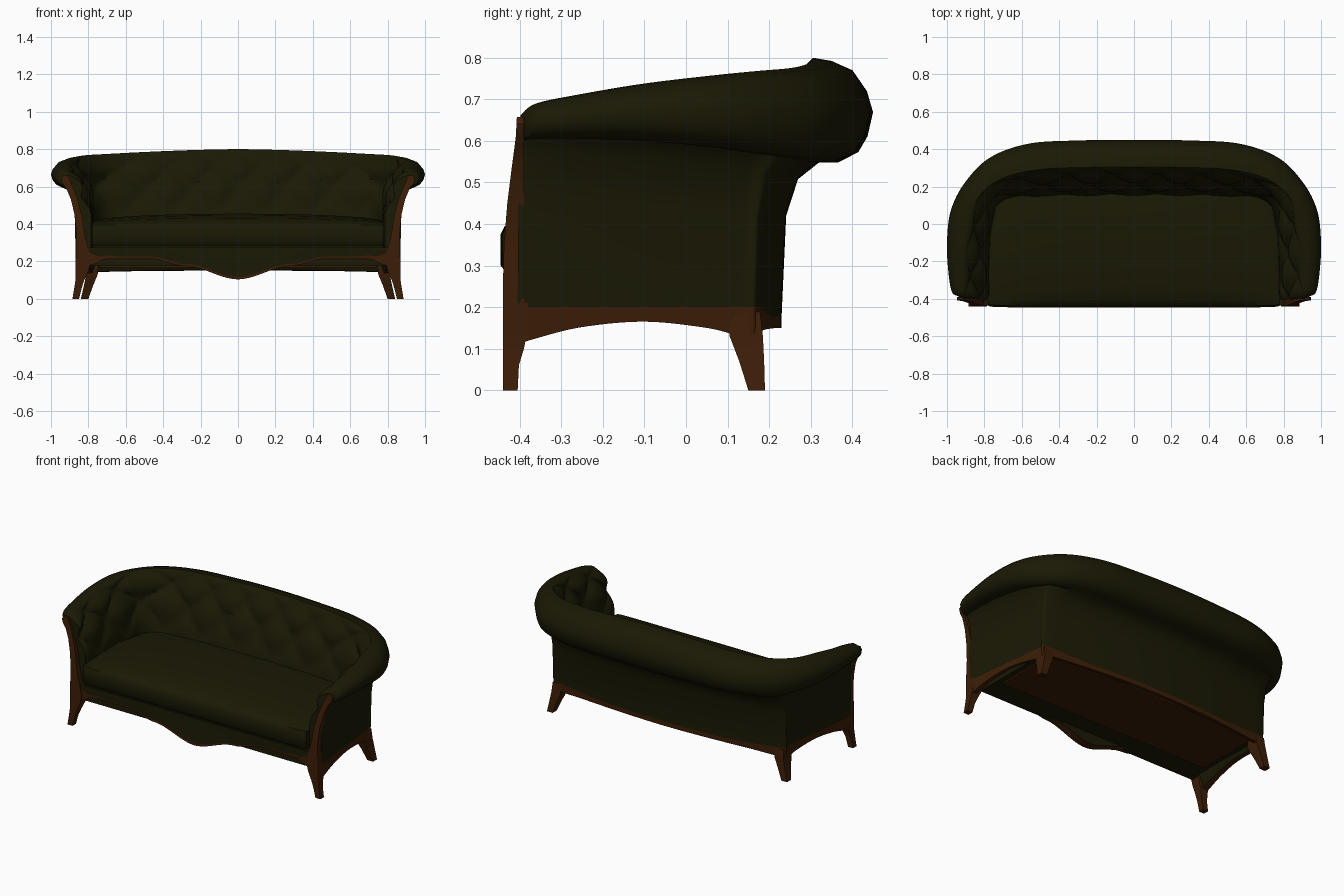
import bpy, bmesh, math
from mathutils import Vector

if "Cube" in bpy.data.objects:
    bpy.data.objects.remove(bpy.data.objects["Cube"], do_unlink=True)


def make_material(name, colour):
    mat = bpy.data.materials.new(name)
    mat.use_nodes = True
    mat.diffuse_color = (*colour, 1)
    bsdf = mat.node_tree.nodes["Principled BSDF"]
    bsdf.inputs["Base Color"].default_value = (*colour, 1)
    return mat


FABRIC = make_material("dark_olive_fabric", (0.0105, 0.0098, 0.0015))
WOOD = make_material("dark_brown_wood", (0.045, 0.0125, 0.002))


def finish(name, bm, materials, mirror=True, angle=40):
    """Turn a bmesh into a smooth shaded object, optionally mirrored across x."""
    bmesh.ops.recalc_face_normals(bm, faces=bm.faces[:])
    mesh = bpy.data.meshes.new(name)
    bm.to_mesh(mesh)
    bm.free()
    obj = bpy.data.objects.new(name, mesh)
    bpy.context.collection.objects.link(obj)
    for mat in materials:
        mesh.materials.append(mat)
    if mirror:
        mod = obj.modifiers.new("mirror", 'MIRROR')
        mod.use_clip = True
    bpy.ops.object.select_all(action='DESELECT')
    obj.select_set(True)
    bpy.context.view_layer.objects.active = obj
    bpy.ops.object.shade_smooth_by_angle(angle=math.radians(angle))
    return obj


def loft(bm, rings, cap_start=True, cap_end=True, rule=None):
    """Skin closed rings of points; rule(j) gives the material of each face strip."""
    loops = [[bm.verts.new(p) for p in ring] for ring in rings]
    for a, b in zip(loops, loops[1:]):
        for j in range(len(a)):
            k = (j + 1) % len(a)
            face = bm.faces.new((a[j], a[k], b[k], b[j]))
            if rule:
                face.material_index = rule(j)
    if cap_start:
        bm.faces.new(loops[0])
    if cap_end:
        bm.faces.new(loops[-1])


def catmull(points, steps):
    """Smooth interpolation through all but the first and last points."""
    out = []
    for n in range(1, len(points) - 2):
        p, q, r, s = points[n - 1:n + 3]
        for m in range(steps):
            t = m / steps
            out.append([0.5 * (2 * b + (c - a) * t + (2 * a - 5 * b + 4 * c - d) * t * t
                               + (3 * b - a - 3 * c + d) * t ** 3)
                        for a, b, c, d in zip(p, q, r, s)])
    return out + [list(points[-2])]


def clamp(v):
    return min(1, max(0, v))


def interpolate(table, x):
    for (a, va), (b, vb) in zip(table, table[1:]):
        if x <= b:
            t = clamp((x - a) / (b - a))
            return va + (vb - va) * t * t * (3 - 2 * t)
    return table[-1][1]


# Upholstered shell: arms and back as one sweep from the arm front to the back centre
# Columns: wall xy, roll outer xy, crest xyz, seat edge xy, roll underside z, wall bottom z
stations = [
    (.868, -.405, .945, -.385, .91, -.398, .662, .785, -.405, .6, .11),
    (.864, -.36, .975, -.36, .915, -.36, .69, .775, -.36, .605, .125),
    (.853, -.25, .993, -.25, .913, -.25, .713, .775, -.25, .605, .152),
    (.836, -.1, 1, -.1, .9, -.1, .738, .77, -.1, .6, .165),
    (.817, .05, .98, .07, .87, .06, .757, .755, .03, .585, .15),
    (.806, .135, .905, .22, .81, .17, .768, .735, .095, .57, .13),
    (.797, .172, .77, .355, .69, .25, .775, .67, .135, .56, .14),
    (.59, .195, .56, .43, .5, .292, .785, .52, .145, .55, .147),
    (.3, .22, .28, .447, .25, .303, .795, .27, .147, .548, .15),
    (0, .23, 0, .45, 0, .305, .8, 0, .148, .548, .15),
]
phantom = [-v if i in (0, 2, 4, 7) else v for i, v in enumerate(stations[-2])]
path = catmull([stations[0]] + stations + [phantom], 10)

ROLL = [(.41, 0), (.62, 0), (.84, .1), (.94, .25), (1, .48)]
CROWN = [(.1, .68), (.34, .88), (.69, .97)]
TUFT_ROWS = 24

distance = [0] * len(path)
for i in range(len(path) - 2, -1, -1):
    step = Vector(path[i][7:9]) - Vector(path[i + 1][7:9])
    distance[i] = distance[i + 1] + step.length


def shell_ring(s, along):
    wall, outer = Vector(s[0:2]), Vector(s[2:4])
    crest, seat = Vector(s[4:6]), Vector(s[7:9])
    top, under, base = s[6], s[9], s[10]
    band = .178 + .022 * clamp((s[0] - .5) / .3)
    ring = [(*wall, base), (*wall, band), (*wall.lerp(outer, .05), .42),
            (*wall.lerp(outer, .18), under - .04)]
    ring += [(*wall.lerp(outer, f), under + (top - under) * t) for f, t in ROLL]
    ring += [(*outer.lerp(crest, f), under + (top - under) * t) for f, t in CROWN]
    # Deep diamond tufting pressed into the inner face, which bulges more on the arms
    inward = (seat - crest).normalized()
    bulge = .5 + .35 * clamp((s[4] - .6) / .25)
    for r in range(TUFT_ROWS + 1):
        k = r / TUFT_ROWS
        f = k + bulge * (math.sin(k * math.pi / 2) - k)
        drop = k + bulge * (1 - math.cos(k * math.pi / 2) - k)
        u, v = along / .25, k * 1.6
        pillow = abs(math.sin(math.pi * (u + v)) * math.sin(math.pi * (u - v))) ** .5
        dent = .045 * (.75 - pillow) * math.sin(math.pi * k)
        ring.append((*(crest.lerp(seat, f) - inward * dent), top - (top - .4) * drop))
    ring.append((*seat, .25))
    ring.append((*wall.lerp(seat, .4), base + .005))
    return ring


rings = [shell_ring(s, d) for s, d in zip(path, distance)]
last = len(rings[0]) - 1
bm = bmesh.new()
loft(bm, rings, cap_end=False, rule=lambda j: 1 if j in (0, last) else 0)
finish("upholstered_shell", bm, [FABRIC, WOOD])

# Slim wooden facings on the arm fronts: height, inner x, outer x, front y
facing = [(.2, .785, .868, -.44), (.27, .8, .866, -.44), (.35, .82, .864, -.438),
          (.45, .836, .874, -.43), (.53, .857, .893, -.42), (.59, .88, .918, -.412),
          (.615, .892, .938, -.409), (.64, .9, .946, -.408), (.658, .912, .936, -.407)]
bm = bmesh.new()
loft(bm, [[(a, y, z), (b, y, z), (b, -.39, z), (a, -.39, z)] for z, a, b, y in facing])
finish("arm_facing", bm, [WOOD])

# Legs lofted from rectangles: height, x range, y range
legs = {
    "front_leg": [(0, .85, .885, -.44, -.405), (.06, .835, .875, -.44, -.402),
                  (.1, .822, .869, -.44, -.39), (.15, .8, .868, -.44, -.38),
                  (.21, .785, .868, -.44, -.38)],
    "rear_leg": [(0, .8, .84, .15, .19), (.07, .775, .824, .128, .188),
                 (.13, .75, .812, .105, .185), (.19, .745, .808, .105, .178)],
}
for name, sections in legs.items():
    bm = bmesh.new()
    loft(bm, [[(a, c, z), (b, c, z), (b, d, z), (a, d, z)] for z, a, b, c, d in sections])
    finish(name, bm, [WOOD])

# Serpentine front apron with a wooden lower edge
LOWER = [(0, .104), (.28, .175), (.47, .214), (.7, .213), (.79, .18), (.85, .12)]
TRIM = [(0, .011), (.6, .012), (.72, .02), (.79, .06), (.82, .13), (.85, .15)]
bm = bmesh.new()
columns = []
for i in range(41):
    x = .84 * i / 40
    low = interpolate(LOWER, x)
    mid = min(.27, low + interpolate(TRIM, x))
    bow = .004 * math.cos(clamp(x / .4) * math.pi / 2)
    columns.append([(x, -.434 - bow, low), (x, -.436, mid), (x, -.436, .275),
                    (x, -.39, .275), (x, -.39, low + .004)])
loft(bm, columns, cap_start=False, rule=lambda j: 1 if j in (0, 4) else 0)
finish("front_apron", bm, [FABRIC, WOOD], angle=30)

# Seat cushion with a crowned top, swept from the centre to the side
bm = bmesh.new()
slices = []
for i in range(21):
    t = i / 20
    x = .78 * math.sin(t * math.pi / 2)
    crown = .405 + .05 * math.cos(t * math.pi / 2) ** .8
    front = -.446 + .01 * t ** 6
    profile = [(front + .012, .285), (front, .3), (front, .375), (front + .01, .395),
               (front + .04, .395 + (crown - .395) * .3)]
    profile += [(-.36 + .13 * n, .395 + (crown - .395) * h)
                for n, h in enumerate((.6, .85, 1, .95, .7))]
    profile.append((.16, .285))
    # The rear corners tuck in where the arms curve into the back
    slices.append([(x * (1 - .07 * clamp((y + .1) / .26)), y, z) for y, z in profile])
loft(bm, slices, cap_start=False)
finish("seat_cushion", bm, [FABRIC])

# Fabric deck below the cushion and the thin wooden base panel under it
for name, mat, half, depth, height in (
        ("seat_deck", FABRIC, .775, (-.425, .15), (.176, .3)),
        ("base_panel", WOOD, .74, (-.27, .17), (.168, .177))):
    bm = bmesh.new()
    loft(bm, [[(x, depth[0], z), (x, depth[1], z), (-x, depth[1], z), (-x, depth[0], z)]
              for x, z in ((half, height[0]), (half, height[1]))])
    finish(name, bm, [mat], mirror=False)
